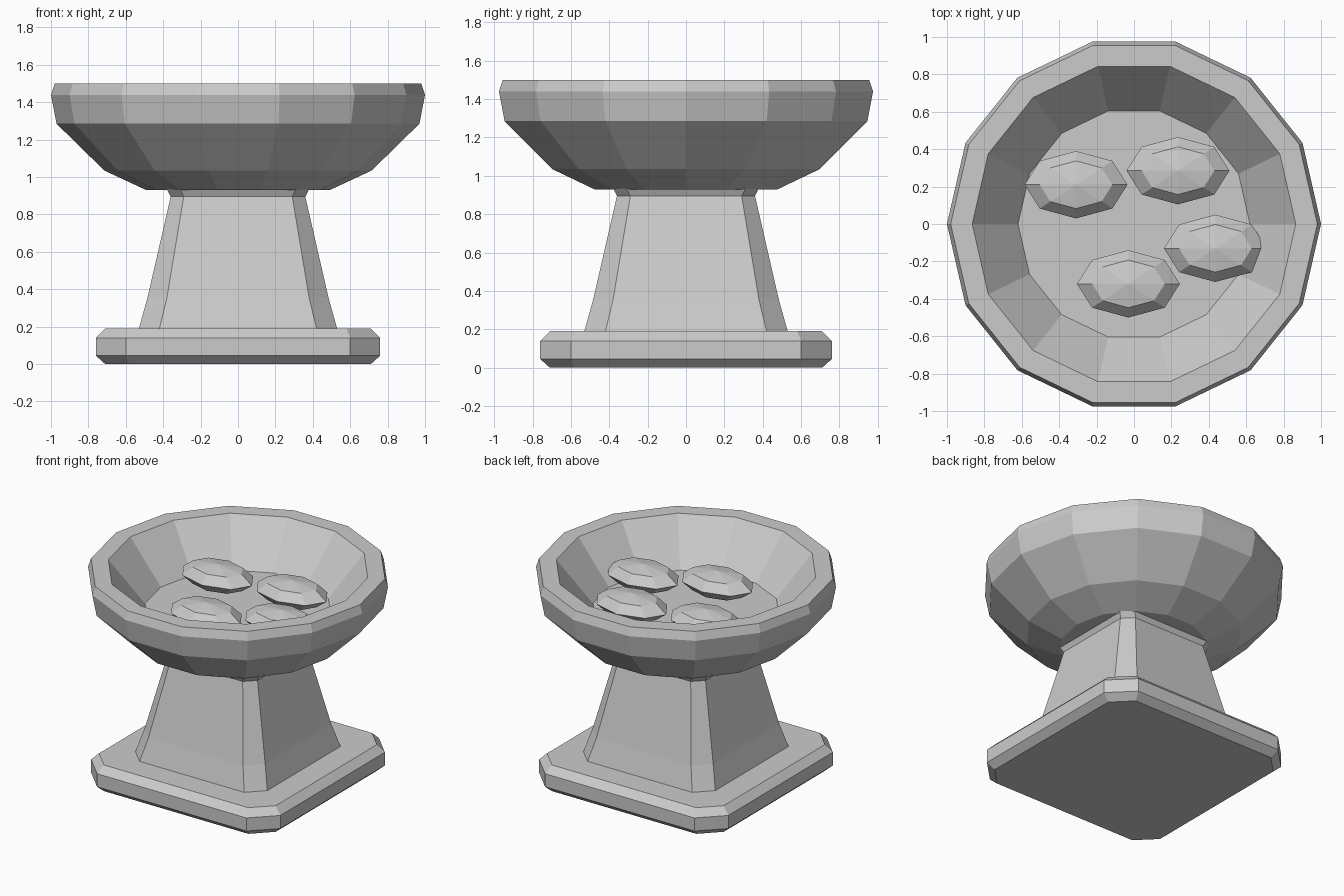
import bpy
from math import cos, sin, pi

cube = bpy.data.objects.get("Cube")
if cube:
    bpy.data.objects.remove(cube)

stone = bpy.data.materials.new("grey_stone")
stone.use_nodes = True
colour = (0.6, 0.6, 0.6, 1)
stone.diffuse_color = colour
stone.node_tree.nodes["Principled BSDF"].inputs["Base Color"].default_value = colour


def loft(name, rings):
    """Join stacked rings of equal size with quads and cap both ends."""
    n = len(rings[0])
    verts = [v for ring in rings for v in ring]
    faces = [(k * n + i, k * n + (i + 1) % n, (k + 1) * n + (i + 1) % n, (k + 1) * n + i)
             for k in range(len(rings) - 1) for i in range(n)]
    faces.append(tuple(reversed(range(n))))
    faces.append(tuple(range(len(verts) - n, len(verts))))
    mesh = bpy.data.meshes.new(name)
    mesh.from_pydata(verts, [], faces)
    mesh.materials.append(stone)
    obj = bpy.data.objects.new(name, mesh)
    bpy.context.collection.objects.link(obj)
    return obj


def chamfered_square(half, flat, z):
    """Square ring with cut corners, counter-clockwise."""
    corner = [(half, -flat), (half, flat)]
    ring = []
    for _ in range(4):
        ring += [(x, y, z) for x, y in corner]
        corner = [(-y, x) for x, y in corner]
    return ring


def circle(radius, z, sides=14):
    return [(radius * cos(2 * pi * i / sides), radius * sin(2 * pi * i / sides), z)
            for i in range(sides)]


# Plinth with bevelled top and bottom edges
loft("base_plinth", [chamfered_square(*p) for p in
     [(0.71, 0.58, 0), (0.76, 0.6, 0.045), (0.76, 0.6, 0.14), (0.71, 0.58, 0.19)]])

# Tapering column with a small flared collar under the bowl
loft("column", [chamfered_square(*p) for p in
     [(0.53, 0.42, 0.18), (0.53, 0.42, 0.19), (0.484, 0.38, 0.355),
      (0.36, 0.29, 0.895), (0.38, 0.31, 0.935)]])

# Faceted bowl, outside then over the rim to the inner floor
loft("bowl", [circle(*p) for p in
     [(0.49, 0.93), (0.715, 1.035), (0.97, 1.285), (1, 1.44), (0.98, 1.5),
      (0.865, 1.5), (0.62, 1.2)]])

# Flattened pebbles lying in the bowl
for i, (x, y) in enumerate([(-0.31, 0.21), (0.235, 0.285), (0.435, -0.13), (-0.03, -0.32)]):
    bpy.ops.mesh.primitive_uv_sphere_add(segments=8, ring_count=4, radius=1,
                                         location=(x, y, 1.285))
    pebble = bpy.context.object
    pebble.name = f"pebble_{i + 1}"
    pebble.scale = (0.275, 0.18, 0.085)
    pebble.data.materials.append(stone)
